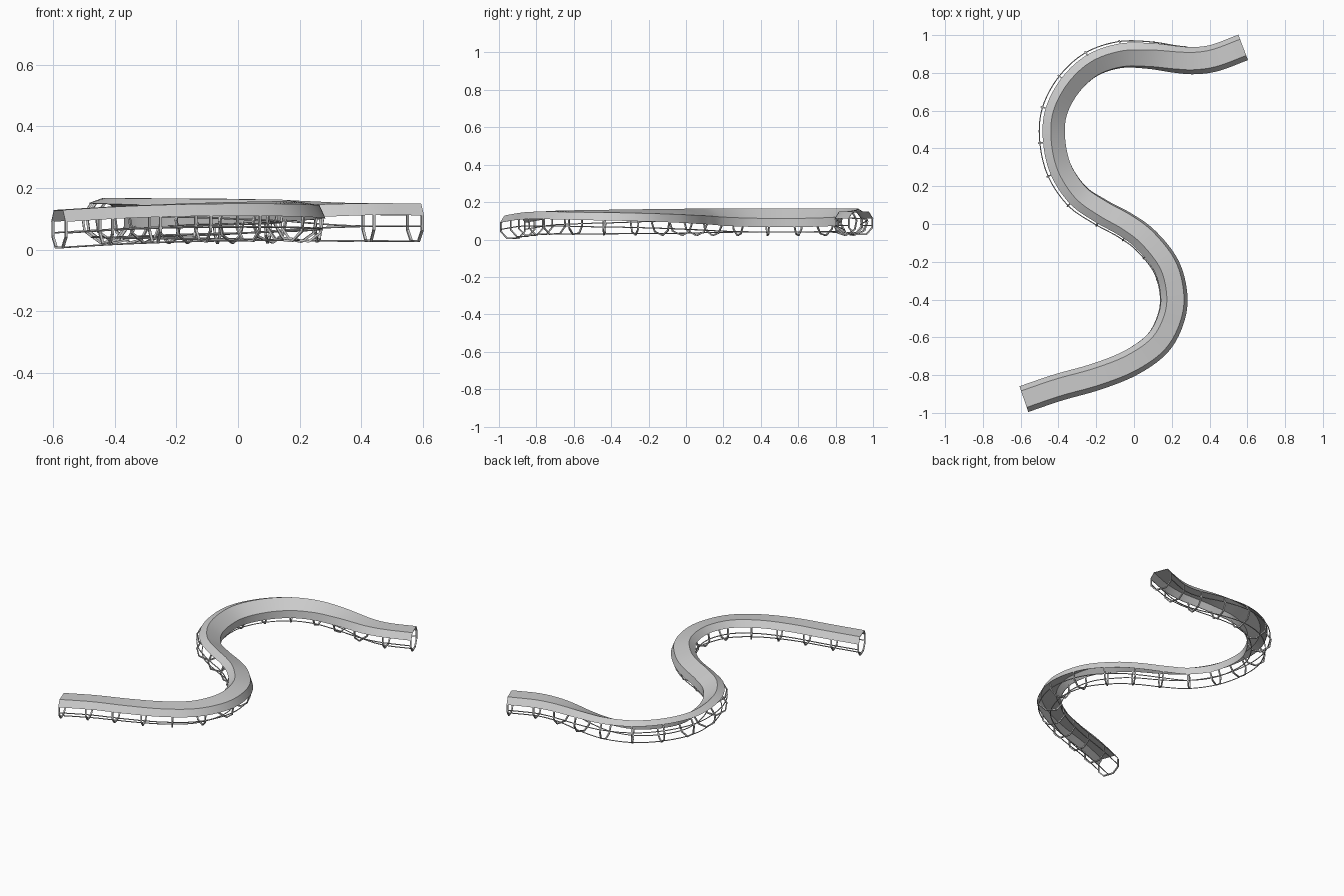
import bpy, bmesh, math
from mathutils import Vector

if "Cube" in bpy.data.objects:
    bpy.data.objects.remove(bpy.data.objects["Cube"])

# Track centre line: x, y, z, bank angle in degrees (towards the right of travel)
PATH = [
    (-0.583, -0.927, 0.067, 0), (-0.40, -0.865, 0.078, 0), (-0.20, -0.808, 0.086, 1),
    (-0.02, -0.735, 0.090, 3), (0.12, -0.635, 0.091, 5), (0.19, -0.51, 0.091, 8),
    (0.208, -0.38, 0.091, 10), (0.167, -0.225, 0.091, 14), (0.06, -0.09, 0.090, 18),
    (-0.05, -0.01, 0.090, 22), (-0.18, 0.06, 0.090, 25), (-0.305, 0.145, 0.090, 30),
    (-0.40, 0.285, 0.090, 34), (-0.438, 0.45, 0.090, 36), (-0.425, 0.60, 0.090, 36),
    (-0.347, 0.743, 0.090, 34), (-0.227, 0.85, 0.090, 31), (-0.075, 0.900, 0.090, 26),
    (0.08, 0.897, 0.090, 18), (0.22, 0.875, 0.090, 8), (0.32, 0.866, 0.089, 3),
    (0.43, 0.880, 0.089, 0), (0.578, 0.935, 0.088, 0)]
STEPS = 8
HOOPS = 21


def smooth_path():
    """Catmull-Rom samples through the path points."""
    p = [Vector(q) for q in PATH]
    p = [2 * p[0] - p[1]] + p + [2 * p[-1] - p[-2]]
    out = []
    for i in range(1, len(p) - 2):
        a, b, c, d = p[i - 1:i + 3]
        for s in range(STEPS):
            t = s / STEPS
            out.append(0.5 * (2 * b + (c - a) * t + (2 * a - 5 * b + 4 * c - d) * t * t
                              + (3 * b - a - 3 * c + d) * t ** 3))
    return out + [p[-2]]


SAMPLES = smooth_path()


def frame(i):
    """Centre, right, up and forward directions at a sample."""
    s = SAMPLES[i]
    fwd = (SAMPLES[min(i + 1, len(SAMPLES) - 1)] - SAMPLES[max(i - 1, 0)]).to_3d().normalized()
    flat = Vector((fwd.x, fwd.y, 0)).normalized()
    side = Vector((flat.y, -flat.x, 0))
    a = math.radians(s[3])
    right = side * math.cos(a) - Vector((0, 0, 1)) * math.sin(a)
    up = side * math.sin(a) + Vector((0, 0, 1)) * math.cos(a)
    return s.to_3d(), right, up, flat


FRAMES = [frame(i) for i in range(len(SAMPLES))]


def finish(name, bm):
    bmesh.ops.recalc_face_normals(bm, faces=bm.faces)
    me = bpy.data.meshes.new(name)
    bm.to_mesh(me)
    bm.free()
    ob = bpy.data.objects.new(name, me)
    bpy.context.collection.objects.link(ob)
    bpy.ops.object.select_all(action='DESELECT')
    ob.select_set(True)
    bpy.context.view_layer.objects.active = ob
    bpy.ops.object.shade_smooth_by_angle(angle=math.radians(30))
    return ob


def sweep(name, profile):
    """Sweep a closed (right, up) profile along the track."""
    bm = bmesh.new()
    n = len(profile)
    rings = [[bm.verts.new(c + r * u + up * v) for u, v in profile] for c, r, up, f in FRAMES]
    for a, b in zip(rings, rings[1:]):
        for k in range(n):
            bm.faces.new((a[k], a[(k + 1) % n], b[(k + 1) % n], b[k]))
    bm.faces.new(rings[0])
    bm.faces.new(rings[-1])
    return finish(name, bm)


def circle(u, v, r, n=6):
    return [(u + r * math.cos(k * math.tau / n), v + r * math.sin(k * math.tau / n)) for k in range(n)]


# Roof shell: flat top with sloped sides
outer = [(-0.072, 0.023), (-0.046, 0.0615), (0.046, 0.0615), (0.072, 0.023)]
inner = [(0.069, 0.023), (0.0445, 0.0585), (-0.0445, 0.0585), (-0.069, 0.023)]
sweep("track_roof", outer + inner)

# Long rails of the cage
sweep("rail_left", circle(-0.067, -0.013, 0.003))
sweep("rail_right", circle(0.067, -0.013, 0.003))
sweep("rail_bottom", circle(0, -0.061, 0.003))

# Open hoops hanging from the roof edges, evenly spaced along the track
lengths = [0]
for a, b in zip(FRAMES, FRAMES[1:]):
    lengths.append(lengths[-1] + (b[0] - a[0]).length)
LOOP = [(0.070, 0.026), (0.070, -0.026), (0.034, -0.064),
        (-0.034, -0.064), (-0.070, -0.026), (-0.070, 0.026)]
INSIDE = [(0.063, 0.026), (0.063, -0.023), (0.031, -0.057),
          (-0.031, -0.057), (-0.063, -0.023), (-0.063, 0.026)]
bm = bmesh.new()
for h in range(HOOPS + 1):
    goal = lengths[-1] * h / HOOPS
    i = min(range(len(lengths)), key=lambda k: abs(lengths[k] - goal))
    c, r, up, f = FRAMES[i]
    c = c + f * (goal - lengths[i] + (0.004 if h == 0 else -0.004 if h == HOOPS else 0))
    rings = [[bm.verts.new(c + r * u + up * v + f * w) for u, v in pts]
             for pts, w in ((LOOP, -0.004), (LOOP, 0.004), (INSIDE, 0.004), (INSIDE, -0.004))]
    for j in range(4):
        a, b = rings[j], rings[(j + 1) % 4]
        for k in range(5):
            bm.faces.new((a[k], a[k + 1], b[k + 1], b[k]))
    for k in (0, 5):
        bm.faces.new([ring[k] for ring in rings])
finish("cage_hoops", bm)
